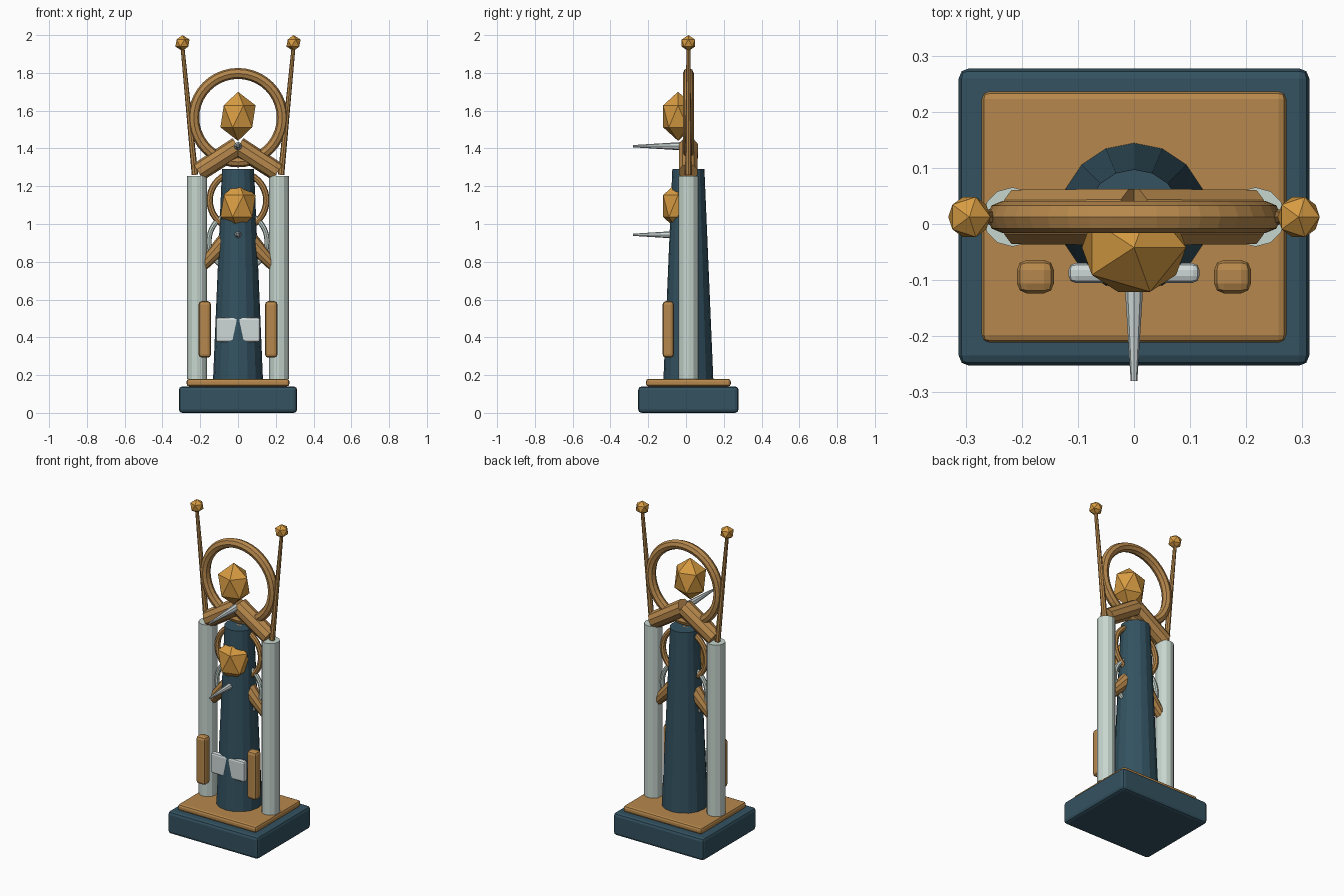
import bpy, math
from mathutils import Vector

if "Cube" in bpy.data.objects:
    bpy.data.objects.remove(bpy.data.objects["Cube"])

CY = 0.0125  # shared depth of the main parts


def material(name, rgb):
    m = bpy.data.materials.new(name)
    m.diffuse_color = (*rgb, 1)
    m.use_nodes = True
    m.node_tree.nodes["Principled BSDF"].inputs["Base Color"].default_value = m.diffuse_color
    return m


BLUE = material("slate_blue", (0.033, 0.084, 0.117))
BROWN = material("bronze", (0.47, 0.245, 0.072))
GOLD = material("gold", (0.68, 0.33, 0.055))
PALE = material("pale_stone", (0.57, 0.67, 0.62))
SILVER = material("silver", (0.62, 0.68, 0.68))


def finish(name, mat):
    o = bpy.context.object
    o.name = name
    o.data.materials.append(mat)
    return o


def box(name, mat, lo, hi, bevel, segments=2):
    lo, hi = Vector(lo), Vector(hi)
    bpy.ops.mesh.primitive_cube_add(size=1, location=(lo + hi) / 2)
    o = finish(name, mat)
    o.scale = hi - lo
    bpy.ops.object.transform_apply(location=False, rotation=False, scale=True)
    b = o.modifiers.new("bevel", 'BEVEL')
    b.width, b.segments = bevel, segments
    return o


def rod(name, mat, a, b, r1, r2, sides):
    a, b = Vector(a), Vector(b)
    bpy.ops.mesh.primitive_cone_add(vertices=sides, radius1=r1, radius2=r2,
                                    depth=(b - a).length, location=(a + b) / 2)
    o = finish(name, mat)
    o.rotation_euler = (b - a).to_track_quat('Z', 'Y').to_euler()
    return o


def ring(name, mat, z, major, minor, sides=40):
    bpy.ops.mesh.primitive_torus_add(location=(0, CY, z), rotation=(math.pi / 2, 0, 0),
                                     major_segments=sides, minor_segments=8,
                                     major_radius=major, minor_radius=minor)
    return finish(name, mat)


def gem(name, mat, loc, scale):
    bpy.ops.mesh.primitive_ico_sphere_add(subdivisions=1, radius=1, location=loc)
    o = finish(name, mat)
    o.scale = scale
    return o


# Stepped base
box("base", BLUE, (-.313, -.253, 0), (.313, .278, .14), .018)
box("base_plate", BROWN, (-.272, -.212, .14), (.272, .237, .18), .014)

# Tapered centre column
rod("column", BLUE, (0, CY, .18), (0, CY, 1.29), .132, .085, 16)

# Rings
ring("halo_ring", BROWN, 1.563, .234, .029)
ring("middle_ring", BROWN, 1.125, .15, .017)
ring("lower_ring", PALE, .908, .154, .014)

# Faceted heads and forward spikes
for label, z_head, z_spike in (("upper", 1.57, 1.412), ("lower", 1.095, .943)):
    gem(label + "_head", GOLD, (0, -.042, z_head), (.104, .093, .13))
    rod(label + "_spike", SILVER, (0, -.02, z_spike), (0, -.28, z_spike), .022, .006, 8)

# Plaque across the column front
box("plaque", SILVER, (-.117, -.105, .375), (.117, -.07, .505), .012)

# Mirrored parts
for side, s in (("left", -1), ("right", 1)):
    rod(side + "_pillar", PALE, (s * .217, CY, .18), (s * .217, CY, 1.255), .053, .053, 12)
    rod(side + "_upper_arm", BROWN, (0, CY, 1.41), (s * .21, CY, 1.275), .053, .051, 10)
    rod(side + "_lower_arm", BROWN, (0, CY, .98), (s * .187, CY, .78), .056, .03, 10)
    rod(side + "_mast", BROWN, (s * .228, CY, 1.26), (s * .296, CY, 1.958), .017, .010, 8)
    gem(side + "_mast_ball", GOLD, (s * .294, CY, 1.958), (.042, .042, .042))
    x = s * .176
    box(side + "_block", BROWN, (x - .033, -.124, .292), (x + .033, -.064, .592), .018)
